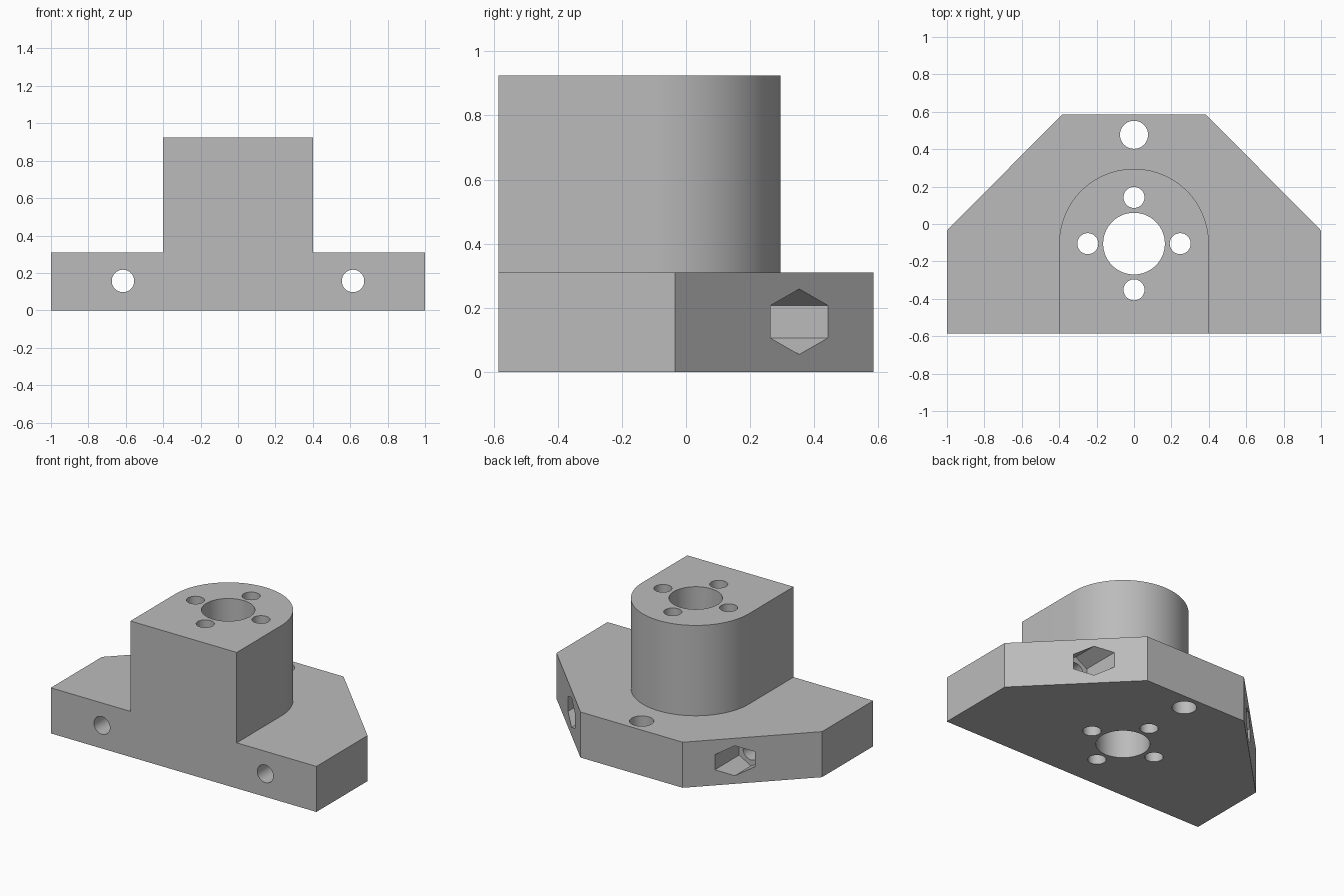
import bpy, bmesh
from math import cos, sin, pi, radians
from mathutils import Matrix, Vector

cube = bpy.data.objects.get("Cube")
if cube:
    bpy.data.objects.remove(cube, do_unlink=True)

FRONT, BACK, BASE_H, TOP = -0.585, 0.585, 0.31, 0.925
BORE_Y = -0.105
BOLT_X, BOLT_Z = 0.615, 0.157

grey = bpy.data.materials.new("plain grey")
grey.use_nodes = True
colour = (0.5, 0.5, 0.5, 1)
grey.diffuse_color = colour
grey.node_tree.nodes["Principled BSDF"].inputs["Base Color"].default_value = colour


def finish(name, bm):
    bmesh.ops.recalc_face_normals(bm, faces=bm.faces)
    mesh = bpy.data.meshes.new(name)
    bm.to_mesh(mesh)
    bm.free()
    mesh.materials.append(grey)
    obj = bpy.data.objects.new(name, mesh)
    bpy.context.collection.objects.link(obj)
    return obj


def prism(name, outline, z0, z1):
    """Extrude a plan outline between two heights."""
    bm = bmesh.new()
    face = bm.faces.new([bm.verts.new((x, y, z0)) for x, y in outline])
    top = bmesh.ops.extrude_face_region(bm, geom=[face])["geom"]
    verts = [v for v in top if isinstance(v, bmesh.types.BMVert)]
    bmesh.ops.translate(bm, verts=verts, vec=(0, 0, z1 - z0))
    return finish(name, bm)


def drill(name, radius, start, end, sides=64):
    """Cylinder or hexagonal cutter between two points."""
    start, end = Vector(start), Vector(end)
    axis = end - start
    turn = axis.to_track_quat('Z', 'Y').to_matrix().to_4x4()
    bm = bmesh.new()
    bmesh.ops.create_cone(bm, cap_ends=True, segments=sides, radius1=radius,
                          radius2=radius, depth=axis.length,
                          matrix=Matrix.Translation((start + end) / 2) @ turn)
    cutter = finish(name, bm)
    cutter.hide_render = True
    return cutter


def combine(target, other, operation):
    mod = target.modifiers.new(operation.lower(), 'BOOLEAN')
    mod.operation, mod.solver, mod.object = operation, 'EXACT', other
    bpy.context.view_layer.objects.active = target
    bpy.ops.object.modifier_apply(modifier=mod.name)
    bpy.data.objects.remove(other, do_unlink=True)


# Base plate with chamfered back corners
half = [(1, FRONT), (1, -0.035), (0.385, BACK)]
bracket = prism("mounting_bracket", half + [(-x, y) for x, y in reversed(half)], 0, BASE_H)

# Upright boss, flat at the front and round at the back
arc = [(0.4 * cos(pi * i / 64), BORE_Y + 0.4 * sin(pi * i / 64)) for i in range(65)]
boss = prism("boss", [(-0.4, FRONT), (0.4, FRONT)] + arc, 0.1, TOP)
combine(bracket, boss, 'UNION')

# Vertical holes: main bore, four around it, one at the back
vertical = [(0, BORE_Y, 0.165), (0, 0.477, 0.075)]
vertical += [(0.247 * cos(a), BORE_Y + 0.247 * sin(a), 0.056)
             for a in (0, pi / 2, pi, 3 * pi / 2)]
for x, y, r in vertical:
    combine(bracket, drill("hole_cutter", r, (x, y, -0.1), (x, y, 1.1)), 'DIFFERENCE')

# Bolt holes running front to back, each ending in a hexagonal nut pocket
for x in (-BOLT_X, BOLT_X):
    combine(bracket, drill("bolt_cutter", 0.06, (x, -0.8, BOLT_Z), (x, 0.8, BOLT_Z)),
            'DIFFERENCE')
    combine(bracket, drill("nut_cutter", 0.102, (x, 0.18, BOLT_Z), (x, 0.8, BOLT_Z), 6),
            'DIFFERENCE')

# Merge coplanar faces, then smooth only the round walls
bm = bmesh.new()
bm.from_mesh(bracket.data)
bmesh.ops.remove_doubles(bm, verts=bm.verts, dist=0.0001)
bmesh.ops.dissolve_limit(bm, angle_limit=radians(0.5), verts=bm.verts, edges=bm.edges)
bm.to_mesh(bracket.data)
bm.free()

bpy.ops.object.select_all(action='DESELECT')
bracket.select_set(True)
bpy.context.view_layer.objects.active = bracket
bpy.ops.object.shade_smooth_by_angle(angle=radians(30))
